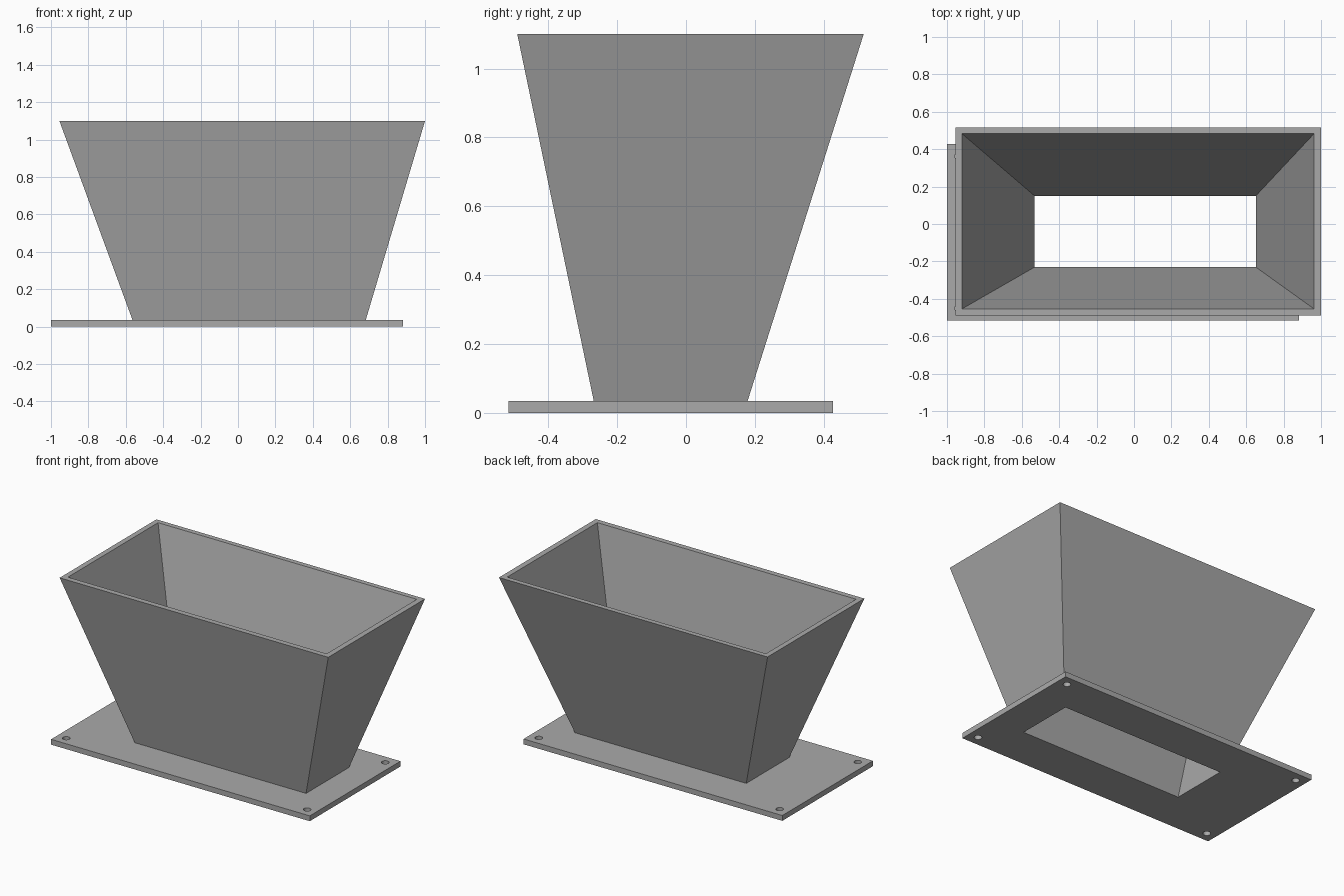
import bpy
import bmesh

if "Cube" in bpy.data.objects:
    bpy.data.objects.remove(bpy.data.objects["Cube"])

PLATE_TOP, RIM = 0.035, 1.10
HOLE_R, HOLE_INSET = 0.023, 0.065

# Rectangles as (x min, x max, y min, y max)
PLATE = (-1.0, 0.883, -0.515, 0.427)
OUTER_LOW, OUTER_HIGH = (-0.564, 0.683, -0.268, 0.179), (-0.955, 1.0, -0.49, 0.516)
INNER_LOW, INNER_HIGH = (-0.532, 0.652, -0.231, 0.151), (-0.92, 0.963, -0.454, 0.483)

grey = bpy.data.materials.new("plain grey")
grey.use_nodes = True
colour = (0.4, 0.4, 0.4, 1)
grey.diffuse_color = colour
grey.node_tree.nodes["Principled BSDF"].inputs["Base Color"].default_value = colour


def frustum(name, low, z_low, high, z_high):
    """Closed solid between two rectangles."""
    bm = bmesh.new()
    rings = []
    for (x0, x1, y0, y1), z in ((low, z_low), (high, z_high)):
        rings.append([bm.verts.new((x, y, z))
                      for x, y in ((x0, y0), (x1, y0), (x1, y1), (x0, y1))])
    bottom, top = rings
    bm.faces.new(bottom[::-1])
    bm.faces.new(top)
    for i in range(4):
        j = (i + 1) % 4
        bm.faces.new((bottom[i], bottom[j], top[j], top[i]))
    mesh = bpy.data.meshes.new(name)
    bm.to_mesh(mesh)
    bm.free()
    obj = bpy.data.objects.new(name, mesh)
    obj.data.materials.append(grey)
    bpy.context.collection.objects.link(obj)
    return obj


def cut(obj, cutter):
    mod = obj.modifiers.new("cut", "BOOLEAN")
    mod.operation = "DIFFERENCE"
    mod.solver = "EXACT"
    mod.object = cutter
    cutter.hide_render = True
    bpy.context.view_layer.objects.active = obj
    bpy.ops.object.modifier_apply(modifier=mod.name)


def inner_at(z):
    """Inner rectangle on the sloping cavity walls at height z."""
    t = z / RIM
    return tuple(a + (b - a) * t for a, b in zip(INNER_LOW, INNER_HIGH))


# Mounting plate and tapered hopper share one sloping cavity
plate = frustum("mounting_plate", PLATE, 0, PLATE, PLATE_TOP)
hopper = frustum("hopper", OUTER_LOW, PLATE_TOP, OUTER_HIGH, RIM)
cavity = frustum("cavity_cutter", inner_at(-0.1), -0.1, inner_at(RIM + 0.1), RIM + 0.1)
cut(plate, cavity)
cut(hopper, cavity)
bpy.data.objects.remove(cavity)

# Screw holes near the plate corners
for x in (PLATE[0] + HOLE_INSET, PLATE[1] - HOLE_INSET):
    for y in (PLATE[2] + HOLE_INSET, PLATE[3] - HOLE_INSET):
        bpy.ops.mesh.primitive_cylinder_add(vertices=32, radius=HOLE_R, depth=0.2,
                                            location=(x, y, 0))
        drill = bpy.context.object
        drill.name = "screw_hole_cutter"
        drill.data.materials.append(grey)
        cut(plate, drill)
        bpy.data.objects.remove(drill)

# Round the screw hole walls while keeping all other edges sharp
bpy.ops.object.select_all(action="DESELECT")
plate.select_set(True)
bpy.context.view_layer.objects.active = plate
bpy.ops.object.shade_smooth_by_angle()
